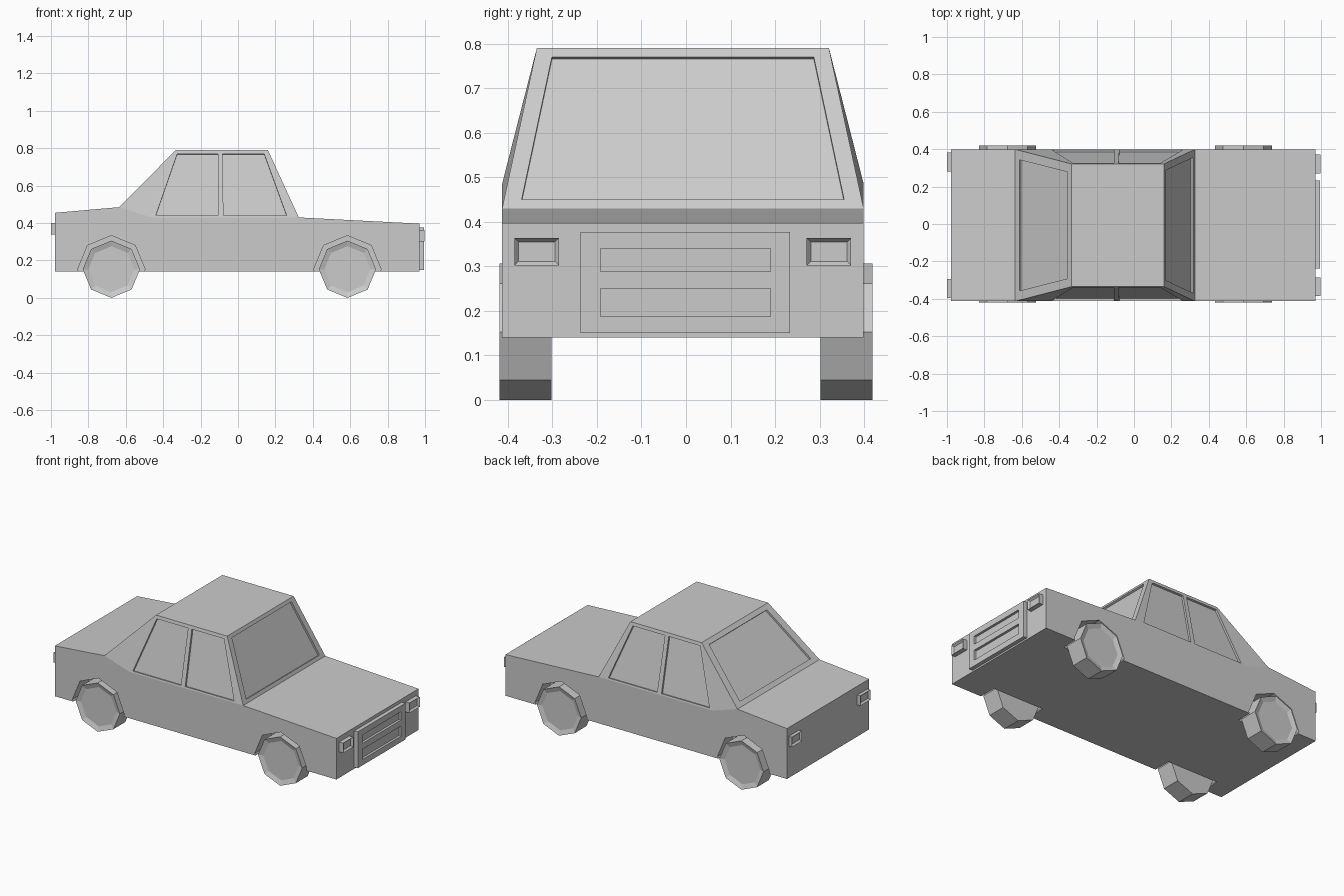
import bpy, bmesh, math
from mathutils import Vector

if "Cube" in bpy.data.objects:
    bpy.data.objects.remove(bpy.data.objects["Cube"])

CY = -0.007          # the body sits a hair off the wheel centre line
W = 0.406            # half width of the body


def finish(bm, name):
    bmesh.ops.recalc_face_normals(bm, faces=bm.faces[:])
    me = bpy.data.meshes.new(name)
    bm.to_mesh(me)
    bm.free()
    ob = bpy.data.objects.new(name, me)
    bpy.context.collection.objects.link(ob)
    return ob


def add_prism(bm, pts, vec):
    """Closed prism from a flat outline; returns the far cap."""
    a = [bm.verts.new(p) for p in pts]
    b = [bm.verts.new(Vector(p) + Vector(vec)) for p in pts]
    n = len(a)
    bm.faces.new(a)
    cap = bm.faces.new(b)
    for i in range(n):
        j = (i + 1) % n
        bm.faces.new((a[i], a[j], b[j], b[i]))
    return cap


def prism(name, pts, vec, rim=0, depth=0):
    bm = bmesh.new()
    cap = add_prism(bm, pts, vec)
    bmesh.ops.recalc_face_normals(bm, faces=bm.faces[:])
    if rim:
        bmesh.ops.inset_individual(bm, faces=[cap], thickness=rim, depth=-depth)
    return finish(bm, name)


def carve(ob, solids):
    """Cut a list of (outline, vector) prisms out of an object."""
    bm = bmesh.new()
    for pts, vec in solids:
        add_prism(bm, pts, vec)
    cutter = finish(bm, "cutter")
    cutter.hide_render = True
    mod = ob.modifiers.new("carve", 'BOOLEAN')
    mod.operation, mod.solver, mod.object = 'DIFFERENCE', 'EXACT', cutter
    bpy.context.view_layer.objects.active = ob
    bpy.ops.object.modifier_apply(modifier=mod.name)
    bpy.data.objects.remove(cutter)


def pane(pts, outward, depth=0.012):
    """Cutter for a recessed window lying on a flat panel."""
    p = [Vector(q) for q in pts]
    n = (p[1] - p[0]).cross(p[2] - p[0]).normalized()
    if n.dot(Vector(outward)) < 0:
        n = -n
    return [q - n * depth for q in p], n * (depth + 0.03)


def octagon(x, z, r, y):
    return [(x + r * math.sin(i * math.pi / 4), y, z + r * math.cos(i * math.pi / 4))
            for i in range(8)]


def rect(x, y0, y1, z0, z1):
    return [(x, y0 + CY, z0), (x, y1 + CY, z0), (x, y1 + CY, z1), (x, y0 + CY, z1)]


# Lower body with wheel wells
profile = [(-0.978, 0.14), (-0.978, 0.455), (-0.635, 0.485), (-0.46, 0.43),
           (0.325, 0.43), (0.97, 0.397), (0.97, 0.14)]
body = prism("lower_body", [(x, CY - W, z) for x, z in profile], (0, 2 * W, 0))
axles = {"rear": -0.677, "front": 0.585}
carve(body, [(octagon(x, 0.153, 0.18, s * 0.30), (0, s * 0.2, 0))
             for x in axles.values() for s in (-1, 1)])

# Cabin
RY = 0.328
bm = bmesh.new()
side = [(-0.635, W, 0.485), (-0.46, W, 0.43), (0.325, W, 0.43),
        (0.16, RY, 0.79), (-0.333, RY, 0.79)]
R, L = [[bm.verts.new((x, s * y + CY, z)) for x, y, z in side] for s in (-1, 1)]
for v in (R, L):
    bm.faces.new((v[0], v[1], v[4]))
    bm.faces.new((v[1], v[2], v[3], v[4]))
for i in range(5):
    j = (i + 1) % 5
    bm.faces.new((R[i], R[j], L[j], L[i]))
cabin = finish(bm, "cabin")


# Recessed windows
def on_side(x, z, s):
    return (x, s * (RY + (0.79 - z) * (W - RY) / 0.36) + CY, z)


panes = []
for s in (-1, 1):
    for w in ([(-0.44, 0.44), (-0.108, 0.44), (-0.108, 0.77), (-0.325, 0.77)],
              [(-0.078, 0.44), (0.26, 0.44), (0.14, 0.77), (-0.082, 0.77)]):
        panes.append(pane([on_side(x, z, s) for x, z in w], (0, s, 0)))


def end_pane(x0, z0, y0, x1, z1, y1, out):
    return pane([(x0, CY - y0, z0), (x0, CY + y0, z0),
                 (x1, CY + y1, z1), (x1, CY - y1, z1)], out)


panes.append(end_pane(0.3158, 0.45, 0.362, 0.1692, 0.77, 0.294, (1, 0, 0)))
panes.append(end_pane(-0.613, 0.5072, 0.35, -0.355, 0.7678, 0.285, (-1, 0, 1)))
carve(cabin, panes)

# Grille with two slots
grille = prism("grille", rect(0.96, -0.23, 0.24, 0.15, 0.377), (0.035, 0, 0))
carve(grille, [(rect(0.98, -0.185, 0.197, z0, z1), (0.05, 0, 0))
               for z0, z1 in ((0.187, 0.25), (0.288, 0.34))])

# Lights and wheels, mirrored left and right
for s, label in ((-1, "right"), (1, "left")):
    y = s * 0.328
    prism("headlight_" + label, rect(0.96, y - 0.05, y + 0.05, 0.302, 0.364),
          (0.038, 0, 0), 0.013, 0.012)
    prism("tail_light_" + label, rect(-0.965, y + s * 0.01 - 0.05, y + s * 0.01 + 0.05, 0.338, 0.4),
          (-0.035, 0, 0), 0.013, 0.012)
    for end, x in axles.items():
        prism(f"{end}_wheel_{label}", octagon(x, 0.153, 0.153, s * 0.302),
              (0, s * 0.117, 0), 0.03, 0.01)
